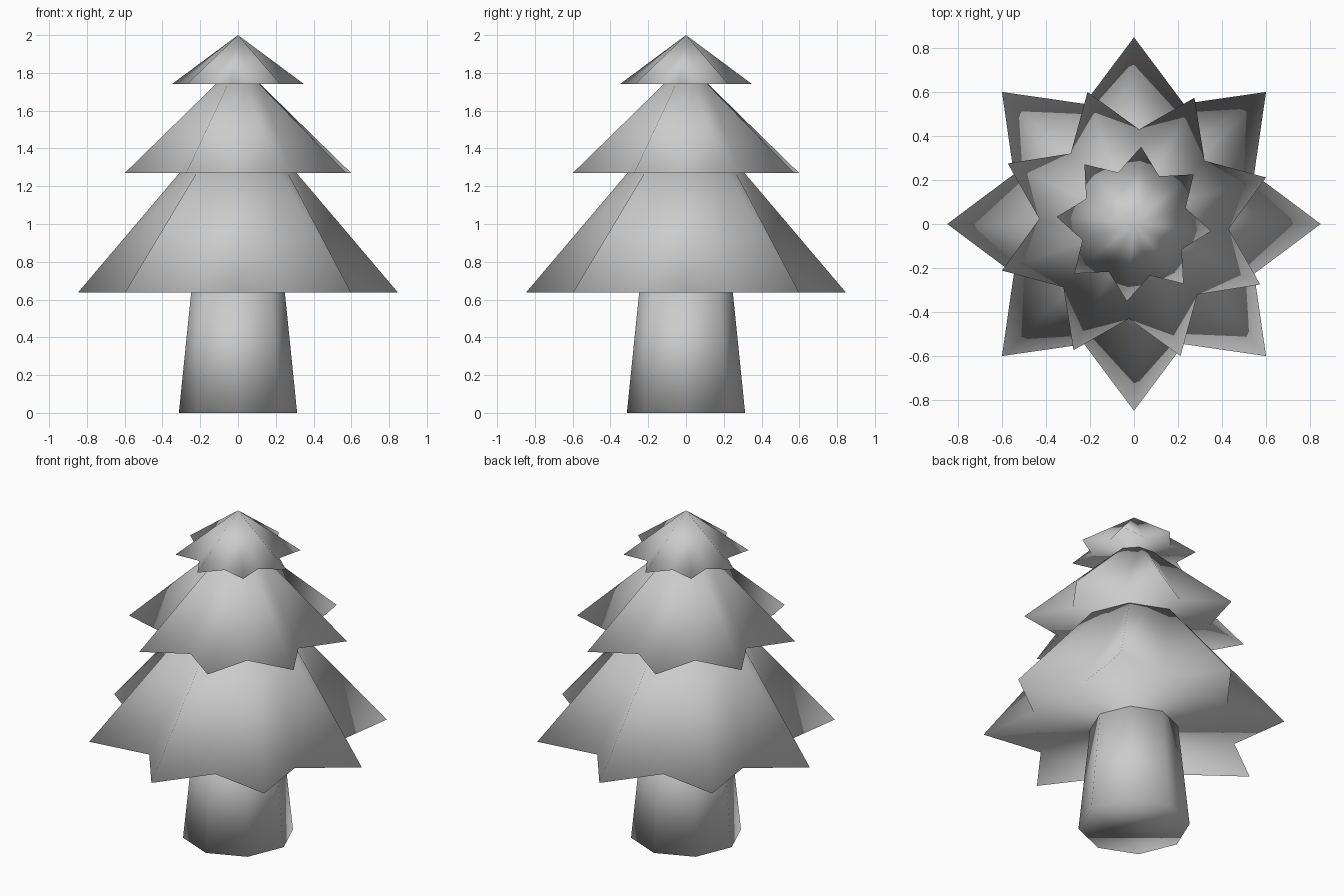
import bpy
import bmesh
from math import cos, sin, radians

cube = bpy.data.objects.get("Cube")
if cube:
    bpy.data.objects.remove(cube, do_unlink=True)

SIDES = 8

grey = bpy.data.materials.new("plain_grey")
grey.use_nodes = True
COLOUR = (0.6, 0.6, 0.6, 1)
grey.diffuse_color = COLOUR
grey.node_tree.nodes["Principled BSDF"].inputs["Base Color"].default_value = COLOUR


def ring(bm, radii, z, turn):
    """Ring of vertices whose radii repeat around the circle."""
    count = SIDES * len(radii)
    verts = []
    for i in range(count):
        a = radians(turn + 360 * i / count)
        r = radii[i % len(radii)]
        verts.append(bm.verts.new((r * cos(a), r * sin(a), z)))
    return verts


def loft(name, low, high, z0, z1, turn=0):
    """Closed solid from a low ring to a high ring, or to a point."""
    bm = bmesh.new()
    base = ring(bm, low, z0, turn)
    n = len(base)
    bm.faces.new(base[::-1])
    if high:
        top = ring(bm, high, z1, turn)
        bm.faces.new(top)
        for i in range(n):
            j = (i + 1) % n
            bm.faces.new((base[i], base[j], top[j], top[i]))
    else:
        tip = bm.verts.new((0, 0, z1))
        for i in range(n):
            bm.faces.new((base[i], base[(i + 1) % n], tip))
    for f in bm.faces:
        f.smooth = True
    mesh = bpy.data.meshes.new(name)
    bm.to_mesh(mesh)
    bm.free()
    mesh.materials.append(grey)
    obj = bpy.data.objects.new(name, mesh)
    bpy.context.collection.objects.link(obj)
    return obj


# Tapered trunk
loft("trunk", [0.313], [0.248], 0, 0.637)

# Star-shaped foliage tiers: tip and notch radii alternate
loft("lower_foliage", [0.847, 0.59], [0.31, 0.286], 0.637, 1.27)
loft("middle_foliage", [0.635, 0.43], [0.125, 0.115], 1.27, 1.74, 19.4)
loft("top_foliage", [0.352, 0.245], None, 1.74, 2.0, -5.3)
